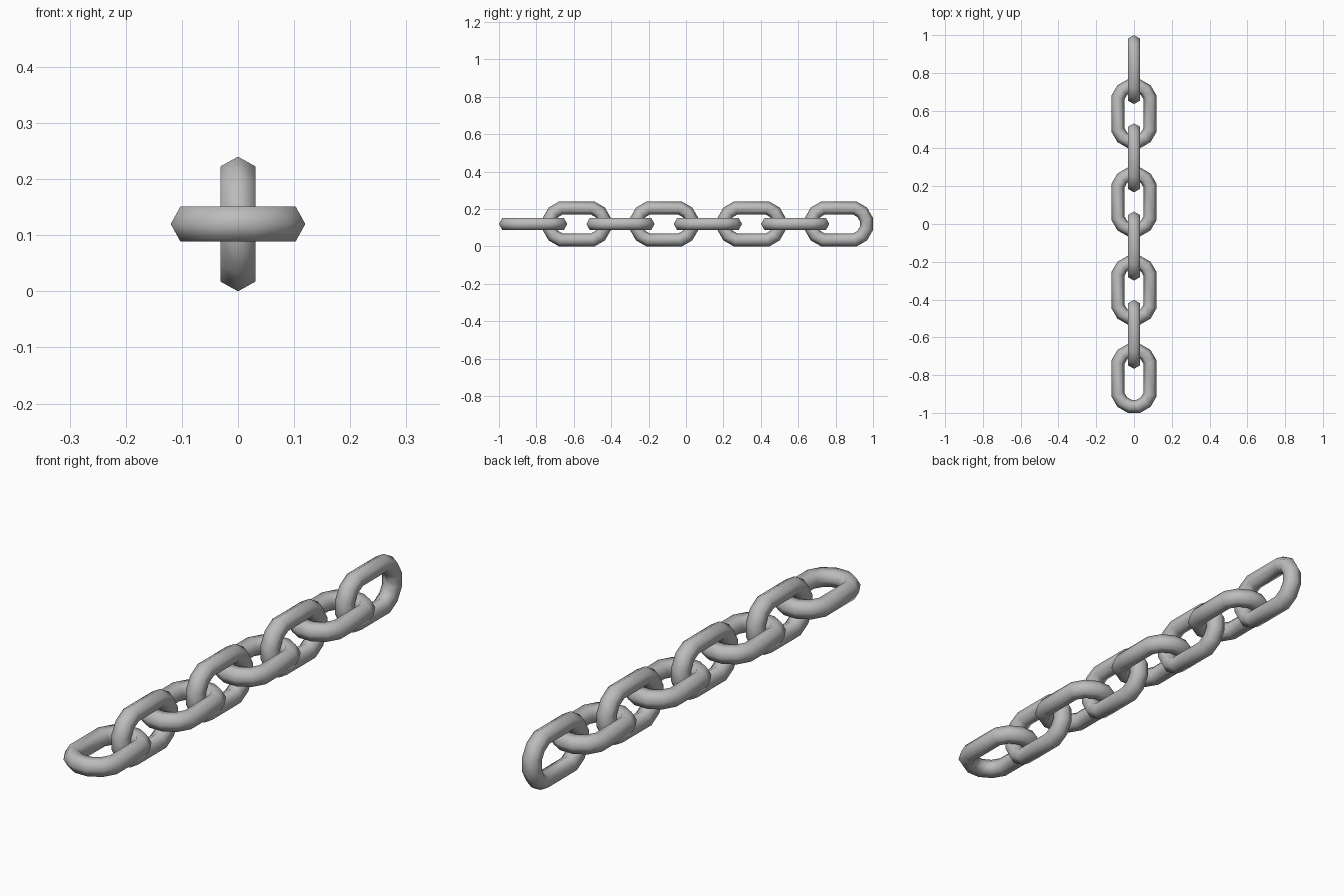
import bpy
import math
from mathutils import Matrix

cube = bpy.data.objects.get("Cube")
if cube:
    bpy.data.objects.remove(cube, do_unlink=True)

LINKS = 8
HALF_WIDTH = 0.12      # outer half width of a link
TUBE = 0.036           # radius of the six-sided bar
HALF_LENGTH = 0.1825   # outer half length of a link
HALF_STEP = math.radians(15)

# Plain grey metal
steel = bpy.data.materials.new("grey_steel")
steel.use_nodes = True
color = (0.5, 0.5, 0.5, 1.0)
steel.diffuse_color = color
steel.node_tree.nodes["Principled BSDF"].inputs["Base Color"].default_value = color

# One link: a twelve-segment ring, turned half a segment and stretched along y
bpy.ops.mesh.primitive_torus_add(
    major_segments=12, minor_segments=6,
    major_radius=HALF_WIDTH / math.cos(HALF_STEP) - TUBE,
    minor_radius=TUBE, location=(0, 0, 0))
first = bpy.context.object
mesh = first.data
mesh.name = "chain_link"
mesh.transform(Matrix.Rotation(HALF_STEP, 4, "Z"))
for v in mesh.vertices:
    v.co.y += math.copysign(HALF_LENGTH - HALF_WIDTH, v.co.y)
mesh.materials.clear()
mesh.materials.append(steel)
mesh.shade_smooth()

# Chain: links alternate between lying flat and standing upright
pitch = (2 - 2 * HALF_LENGTH) / (LINKS - 1)
for i in range(LINKS):
    link = first if i == 0 else bpy.data.objects.new("link", mesh)
    if i:
        bpy.context.collection.objects.link(link)
    upright = i % 2 == 1
    link.name = f"{'upright' if upright else 'flat'}_link_{i + 1}"
    link.location = (0, -1 + HALF_LENGTH + i * pitch, HALF_WIDTH)
    link.rotation_euler = (0, math.pi / 2 if upright else 0, 0)
